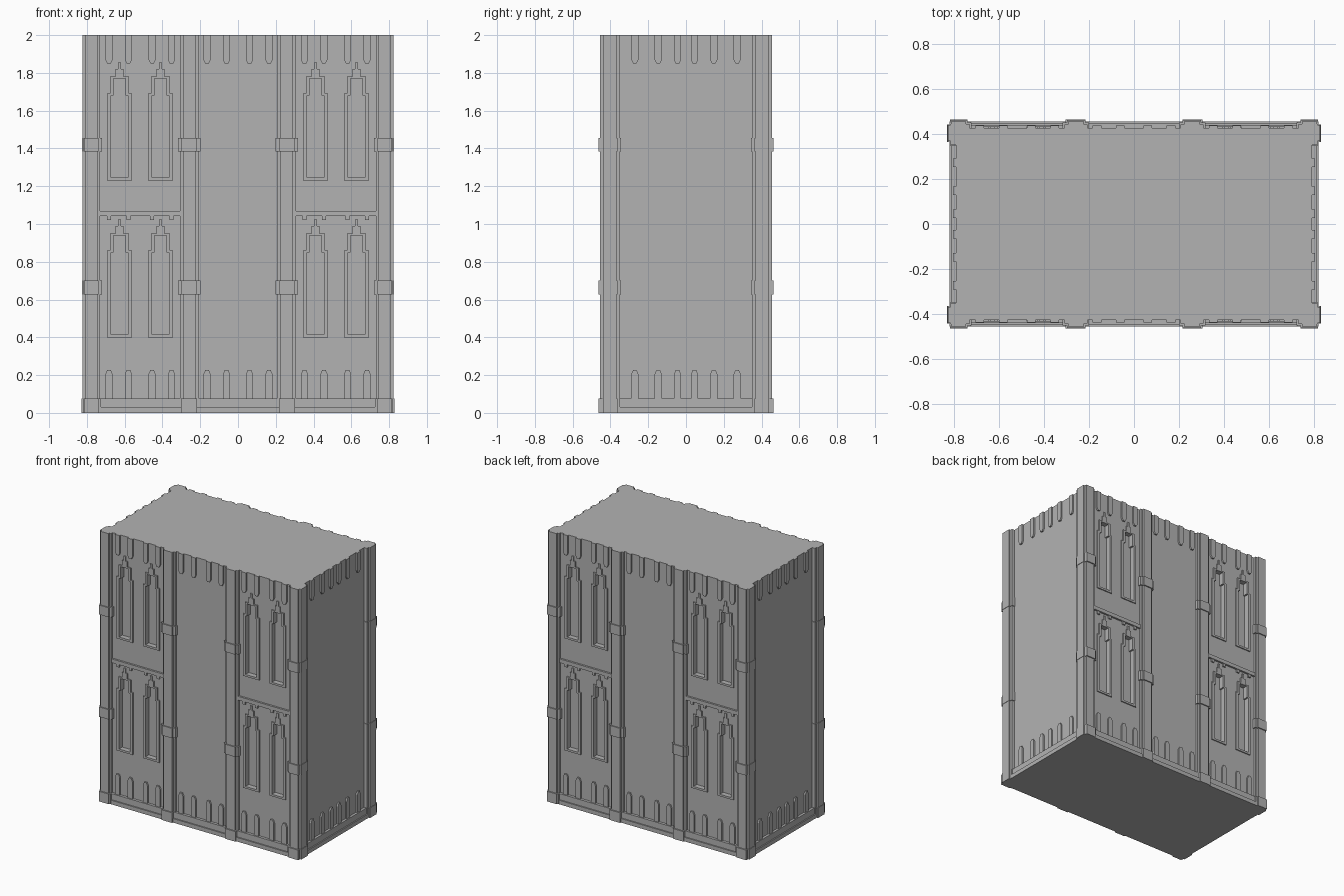
import bpy
import bmesh
from mathutils import Matrix, Vector

old = bpy.data.objects.get("Cube")
if old:
    bpy.data.objects.remove(old, do_unlink=True)

# Single flat grey
GREY = (0.45, 0.45, 0.45, 1.0)
grey = bpy.data.materials.new("plain grey")
grey.use_nodes = True
grey.diffuse_color = GREY
for node in grey.node_tree.nodes:
    if node.type == 'BSDF_PRINCIPLED':
        node.inputs["Base Color"].default_value = GREY


def box(bm, x0, x1, y0, y1, z0, z1):
    mid = Vector((x0 + x1, y0 + y1, z0 + z1)) / 2
    size = Matrix.Diagonal((x1 - x0, y1 - y0, z1 - z0, 1))
    bmesh.ops.create_cube(bm, size=1, matrix=Matrix.Translation(mid) @ size)


def prism(bm, outline, d0, d1, axis):
    """Extrude an upright outline of (u, z) points along x or y."""
    def place(u, z, d):
        return (u, d, z) if axis == 'y' else (d, u, z)
    a = [bm.verts.new(place(u, z, d0)) for u, z in outline]
    b = [bm.verts.new(place(u, z, d1)) for u, z in outline]
    bm.faces.new(a)
    bm.faces.new(b[::-1])
    n = len(a)
    for i in range(n):
        j = (i + 1) % n
        bm.faces.new((a[j], a[i], b[i], b[j]))


def finish(bm, name, mirror=True):
    bmesh.ops.recalc_face_normals(bm, faces=bm.faces)
    mesh = bpy.data.meshes.new(name)
    bm.to_mesh(mesh)
    bm.free()
    mesh.materials.append(grey)
    obj = bpy.data.objects.new(name, mesh)
    bpy.context.collection.objects.link(obj)
    if mirror:
        mod = obj.modifiers.new("four_way", 'MIRROR')
        mod.use_axis = (True, True, False)
        mod.use_mirror_merge = False
    return obj


def stepped(cx, base, steps):
    """Symmetric stepped outline from (half width, top height) pairs."""
    right, z = [], base
    for half, top in steps:
        right += [(cx + half, z), (cx + half, top)]
        z = top
    return right + [(2 * cx - u, v) for u, v in reversed(right)]


# Everything below is built in the +x, +y quarter and mirrored
PX, PY = 0.79, 0.425          # wall planes
WINDOWS = (0.41, 0.627)
DOOR_SLATS = (0.352, 0.455, 0.58, 0.683)
LONG_SLATS = (0.061, 0.164) + DOOR_SLATS
SIDE_SLATS = (0.045, 0.147, 0.271)

# Main body
bm = bmesh.new()
box(bm, -PX, PX, -PY, PY, 0, 2)
body = finish(bm, "container_body", mirror=False)

# Stepped window frames and the openings through them
frames, holes = bmesh.new(), bmesh.new()
for cx in WINDOWS:
    for drop in (0, 0.83):
        outer = [(0.066, 1.69), (0.05, 1.78), (0.021, 1.82), (0.008, 1.855)]
        inner = [(0.045, 1.68), (0.032, 1.77)]
        prism(frames, stepped(cx, 1.23 - drop, [(h, t - drop) for h, t in outer]),
              PY - 0.01, PY + 0.008, 'y')
        prism(holes, stepped(cx, 1.245 - drop, [(h, t - drop) for h, t in inner]),
              PY - 0.03, PY + 0.05, 'y')
window_frames = finish(frames, "window_frames")
cutter = finish(holes, "window_cutter")
cutter.hide_render = True
for obj in (body, window_frames):
    cut = obj.modifiers.new("openings", 'BOOLEAN')
    cut.operation = 'DIFFERENCE'
    cut.solver = 'EXACT'
    cut.object = cutter

# Bake the cuts so the cutter can go
bpy.context.view_layer.update()
graph = bpy.context.evaluated_depsgraph_get()
baked = [(o, bpy.data.meshes.new_from_object(o.evaluated_get(graph)))
         for o in (body, window_frames)]
for obj, mesh in baked:
    obj.modifiers.clear()
    obj.data = mesh
bpy.data.objects.remove(cutter, do_unlink=True)


# Pointed slats along the top and bottom of every wall
def slat(bm, c, wall, axis):
    for root, shoulder, tip in ((2, 1.87, 1.85), (0.07, 0.205, 0.227)):
        outline = [(c - 0.019, root), (c + 0.019, root), (c + 0.019, shoulder),
                   (c + 0.009, tip), (c - 0.009, tip), (c - 0.019, shoulder)]
        prism(bm, outline, wall - 0.01, wall + 0.012, axis)


bm = bmesh.new()
for c in LONG_SLATS:
    slat(bm, c, PY, 'y')
for c in SIDE_SLATS:
    slat(bm, c, PX, 'x')
finish(bm, "wall_slats")

# Middle bar of each windowed bay, with small blocks below
bm = bmesh.new()
box(bm, 0.305, 0.735, PY - 0.01, PY + 0.014, 1.042, 1.07)
for c in DOOR_SLATS:
    box(bm, c - 0.011, c + 0.011, PY - 0.01, PY + 0.01, 1.02, 1.045)
finish(bm, "middle_bars")

# Base rails with a lower lip
bm = bmesh.new()
for top, out in ((0.075, 0), (0.03, 0.009)):
    for x0, x1 in ((0, 0.22), (0.3, 0.735)):
        box(bm, x0, x1, PY - 0.01, 0.445 + out, 0, top)
    box(bm, PX - 0.01, 0.808 + out, 0, 0.36, 0, top)
finish(bm, "base_rails")

# Corner posts: core plus a raised strip on each outer side
bm = bmesh.new()
box(bm, 0.73, 0.813, 0.35, 0.443, 0, 2)
box(bm, 0.745, 0.81, 0.40, 0.454, 0, 2)
box(bm, 0.76, 0.824, 0.368, 0.438, 0, 2)
finish(bm, "corner_posts")

# Posts between the bays
bm = bmesh.new()
box(bm, 0.206, 0.308, PY - 0.01, 0.441, 0, 2)
box(bm, 0.222, 0.292, PY - 0.01, 0.454, 0, 2)
finish(bm, "bay_posts")

# Bands wrapped around the posts
bm = bmesh.new()
for z0, z1 in ((0.627, 0.7), (1.385, 1.455)):
    box(bm, 0.72, 0.817, 0.345, 0.45, z0, z1)
    box(bm, 0.738, 0.815, 0.40, 0.462, z0, z1)
    box(bm, 0.76, 0.827, 0.363, 0.44, z0, z1)
    box(bm, 0.199, 0.317, PY - 0.01, 0.45, z0, z1)
    box(bm, 0.216, 0.298, PY - 0.01, 0.462, z0, z1)
finish(bm, "post_bands")

# Feet under the posts
bm = bmesh.new()
box(bm, 0.725, 0.818, 0.35, 0.455, 0, 0.075)
box(bm, 0.738, 0.815, 0.40, 0.463, 0, 0.075)
box(bm, 0.76, 0.828, 0.363, 0.44, 0, 0.075)
box(bm, 0.216, 0.303, PY - 0.01, 0.463, 0, 0.075)
finish(bm, "post_feet")
